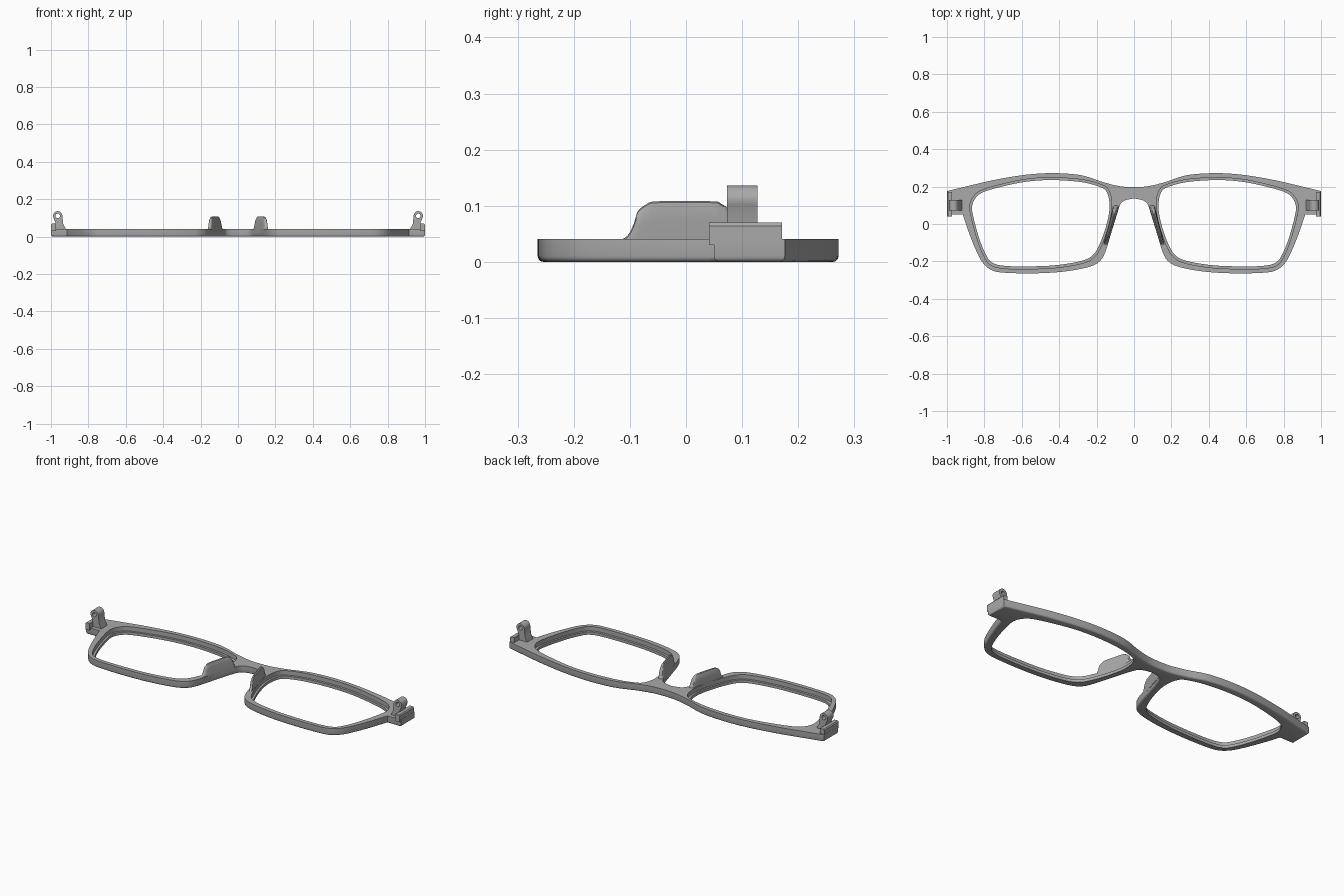
import bpy, bmesh, math
from mathutils import Vector

cube = bpy.data.objects.get("Cube")
if cube:
    bpy.data.objects.remove(cube)

grey = bpy.data.materials.new("matte grey plastic")
grey.use_nodes = True
grey.diffuse_color = (0.4, 0.4, 0.4, 1)
grey.node_tree.nodes["Principled BSDF"].inputs["Base Color"].default_value = (0.4, 0.4, 0.4, 1)


def smooth(points, steps=6, closed=False):
    """Catmull-Rom curve through 2D points."""
    p = [Vector(q) for q in points]
    n = len(p)
    get = (lambda i: p[i % n]) if closed else (lambda i: p[max(0, min(n - 1, i))])
    out = []
    for i in range(n if closed else n - 1):
        a, b, c, d = (get(i + k) for k in (-1, 0, 1, 2))
        for s in range(steps):
            t = s / steps
            out.append(0.5 * (2 * b + (c - a) * t + (2 * a - 5 * b + 4 * c - d) * t * t
                              + (3 * b - a - 3 * c + d) * t ** 3))
    if not closed:
        out.append(p[-1])
    return [(v.x, v.y) for v in out]


def make_object(name, bm):
    bmesh.ops.recalc_face_normals(bm, faces=bm.faces)
    mesh = bpy.data.meshes.new(name)
    bm.to_mesh(mesh)
    bm.free()
    mesh.materials.append(grey)
    obj = bpy.data.objects.new(name, mesh)
    bpy.context.collection.objects.link(obj)
    return obj


def prism(name, outline, low, high, place=lambda a, b, c: (a, b, c), round_base=0):
    bm = bmesh.new()
    base = bm.faces.new([bm.verts.new(place(a, b, low)) for a, b in outline])
    top = bmesh.ops.extrude_face_region(bm, geom=[base])
    shift = Vector(place(0, 0, high)) - Vector(place(0, 0, low))
    bmesh.ops.translate(bm, vec=shift, verts=[v for v in top["geom"] if isinstance(v, bmesh.types.BMVert)])
    if round_base:
        edges = [e for e in bm.edges if all(abs(v.co.z - low) < 1e-5 for v in e.verts)]
        bmesh.ops.bevel(bm, geom=edges, offset=round_base, segments=3, profile=0.5, affect='EDGES')
    return make_object(name, bm)


def cut(obj, cutter):
    mod = obj.modifiers.new("cut", 'BOOLEAN')
    mod.operation = 'DIFFERENCE'
    mod.solver = 'EXACT'
    mod.object = cutter
    bpy.context.view_layer.objects.active = obj
    bpy.ops.object.modifier_apply(modifier=mod.name)
    bpy.data.objects.remove(cutter)


def finish(obj):
    bpy.ops.object.select_all(action='DESELECT')
    obj.select_set(True)
    bpy.context.view_layer.objects.active = obj
    bpy.ops.object.shade_smooth_by_angle(angle=math.radians(35))


def flip(points, side):
    return [(side * x, y) for x, y in points]


# Frame front: brow, square end pieces, rims and bridge
brow = smooth([(0, .197), (.07, .201), (.16, .222), (.28, .26), (.43, .272), (.58, .263),
               (.75, .235), (.9, .2), (1, .176)])
rim = smooth([(.915, .05), (.885, -.04), (.845, -.14), (.81, -.205), (.765, -.245), (.7, -.26),
              (.54, -.264), (.38, -.255), (.25, -.232), (.19, -.205), (.155, -.155), (.117, -.03),
              (.087, .07), (.06, .12), (0, .137)])
half = brow + [(1, .05)] + rim
left_half = [(-x, y) for x, y in reversed(half[1:-1])]
frame = prism("frame_front", half + left_half, 0, .041, round_base=.01)

# Lens openings: a wide recess above a narrow retaining ledge
opening = [(.119, .1), (.135, .18), (.18, .212), (.28, .237), (.43, .248), (.57, .24), (.7, .214),
           (.81, .182), (.855, .15), (.877, .1), (.868, .03), (.835, -.09), (.8, -.175),
           (.765, -.22), (.69, -.238), (.54, -.24), (.4, -.232), (.27, -.208), (.21, -.175),
           (.172, -.11), (.135, 0)]
recess = smooth(opening, 5, True)
middle = Vector((.5, .01))
ledge = [(middle.x + (x - middle.x) * .97, middle.y + (y - middle.y) * .945) for x, y in recess]
for side in (1, -1):
    cut(frame, prism("ledge_cutter", flip(ledge, side), -.05, .1))
    cut(frame, prism("recess_cutter", flip(recess, side), .016, .1))
finish(frame)


def nose_pad(name, side):
    """Leaning blade lofted along y, wide at the rim and rounded at its crest."""
    bm = bmesh.new()
    crest = smooth([(-.118, .038), (-.104, .047), (-.093, .068), (-.086, .09), (-.07, .103), (-.05, .108),
                    (.045, .108), (.062, .104), (.077, .092), (.088, .065), (.1, .038)], 3)
    rings = []
    for y, top in crest:
        nose, lens = .107 - .31 * y, .135 - .26 * y
        width, rise = lens - nose, top - .02
        section = [(0, 0), (.03, .3), (.2, .7), (.3, .9), (.42, .98), (.6, 1),
                   (.8, .97), (.92, .88), (1, .6), (1, 0)]
        rings.append([bm.verts.new((side * (nose + u * width), y, .02 + v * rise)) for u, v in section])
    for a, b in zip(rings, rings[1:]):
        for i in range(len(a)):
            j = (i + 1) % len(a)
            bm.faces.new((a[i], a[j], b[j], b[i]))
    bm.faces.new(rings[0])
    bm.faces.new(rings[-1])
    finish(make_object(name, bm))


def xz(a, b, c):
    return (a, c, b)


def circle(x, z, radius, start, end, count):
    angles = [math.radians(start + (end - start) * i / count) for i in range(count + 1)]
    return [(x + radius * math.cos(a), z + radius * math.sin(a)) for a in angles]


for side, word in ((1, "left"), (-1, "right")):
    nose_pad(word + "_nose_pad", side)

    # Raised lip along the outer end of the frame
    lip = [(.972, .03), (.999, .03), (.999, .064), (.994, .07), (.972, .07)]
    finish(prism(word + "_end_lip", flip(lip, side), .041, .171, xz))

    # Hinge knuckle with a pin hole
    profile = [(.975, .03), (.975, .072)] + circle(.964, .111, .025, -20, 180, 14) + [(.934, .066), (.92, .041), (.92, .03)]
    knuckle = prism(word + "_hinge_knuckle", flip(profile, side), .073, .127, xz)
    hole = circle(.964, .111, .012, 0, 360, 16)[:-1]
    cut(knuckle, prism("pin_cutter", flip(hole, side), .05, .15, xz))
    finish(knuckle)
